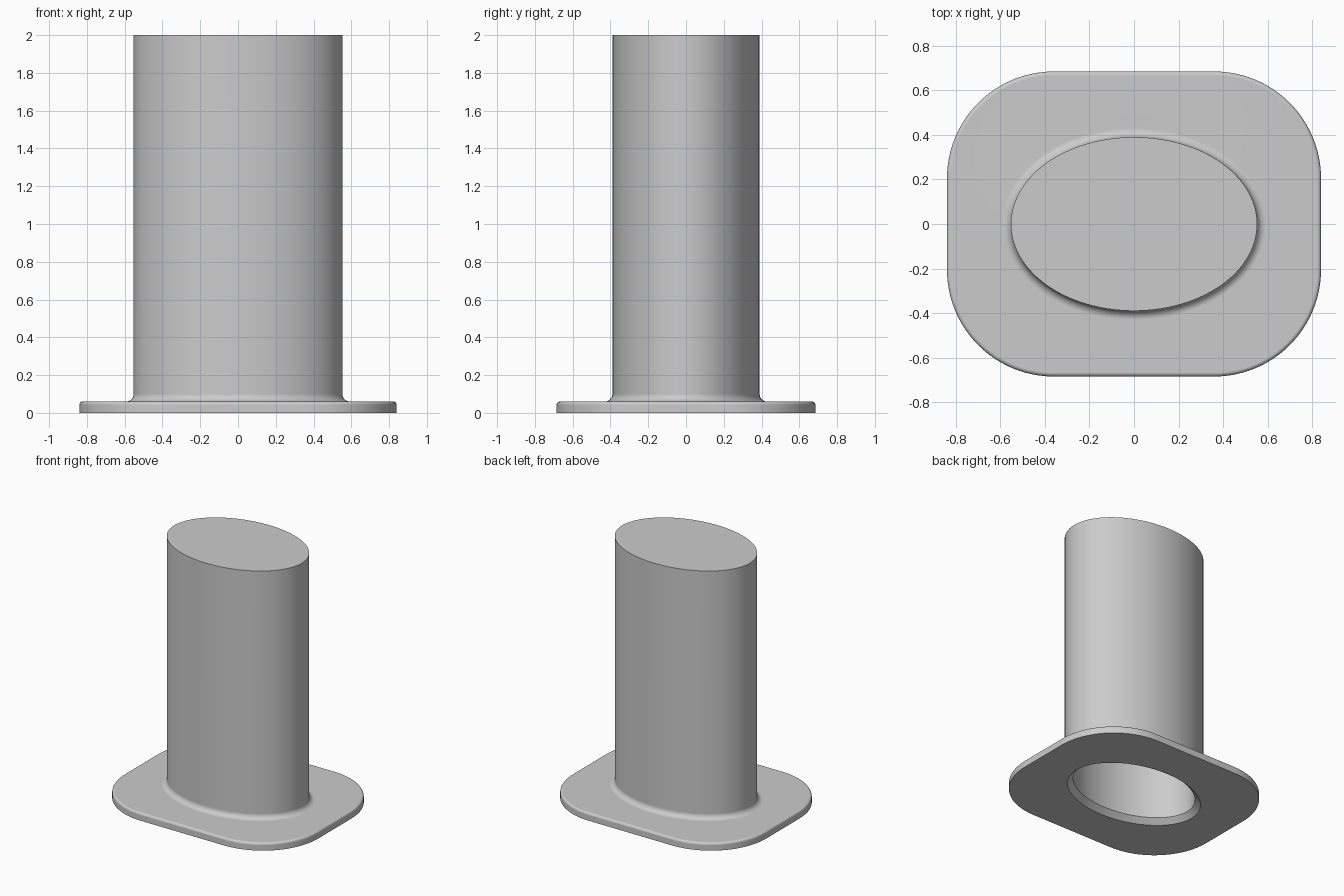
import bpy, bmesh, math

cube = bpy.data.objects.get("Cube")
if cube:
    bpy.data.objects.remove(cube, do_unlink=True)

QUARTER = 25                 # points per quarter of each ring
COUNT = QUARTER * 4
TUBE_X, TUBE_Y, HEIGHT = 0.553, 0.39, 2.0
PLATE_X, PLATE_Y, CORNER, THICK = 0.84, 0.685, 0.48, 0.06
EDGE, FILLET, WALL = 0.018, 0.04, 0.06
STEPS = 6


def ellipse_ring(offset, z):
    """Tube outline moved outwards by offset."""
    ring = []
    for i in range(COUNT):
        t = math.tau * (i + 0.5) / COUNT
        c, s = math.cos(t), math.sin(t)
        nx, ny = c / TUBE_X, s / TUBE_Y
        k = offset / math.hypot(nx, ny)
        ring.append((TUBE_X * c + nx * k, TUBE_Y * s + ny * k, z))
    return ring


def plate_ring(inset, z):
    """Rounded rectangle outline moved inwards by inset."""
    ring = []
    for q, (sx, sy) in enumerate([(1, 1), (-1, 1), (-1, -1), (1, -1)]):
        for i in range(QUARTER):
            t = math.pi / 2 * (q + i / (QUARTER - 1))
            r = CORNER - inset
            ring.append((sx * (PLATE_X - CORNER) + r * math.cos(t),
                         sy * (PLATE_Y - CORNER) + r * math.sin(t), z))
    return ring


arc = [math.pi / 2 * i / STEPS for i in range(STEPS + 1)]

# Hollow inside, chamfered mouth and flat underside
rings = [ellipse_ring(-WALL, HEIGHT - WALL), ellipse_ring(-WALL, 0.04),
         ellipse_ring(-0.02, 0), plate_ring(0, 0)]
# Plate side with rounded upper edge
rings += [plate_ring(EDGE * (1 - math.cos(a)), THICK - EDGE + EDGE * math.sin(a))
          for a in arc]
# Fillet up into the tube, then the tube wall
rings += [ellipse_ring(FILLET * (1 - math.sin(a)), THICK + FILLET * (1 - math.cos(a)))
          for a in arc]
rings.append(ellipse_ring(0, HEIGHT))

bm = bmesh.new()
loops = [[bm.verts.new(p) for p in ring] for ring in rings]
for a, b in zip(loops, loops[1:]):
    for i in range(COUNT):
        j = (i + 1) % COUNT
        bm.faces.new((a[i], a[j], b[j], b[i]))
bm.faces.new(loops[0])
bm.faces.new(loops[-1])
bmesh.ops.recalc_face_normals(bm, faces=bm.faces)
mesh = bpy.data.meshes.new("flanged_oval_tube")
bm.to_mesh(mesh)
bm.free()

tube = bpy.data.objects.new("flanged_oval_tube", mesh)
bpy.context.collection.objects.link(tube)

grey = bpy.data.materials.new("light grey")
grey.use_nodes = True
colour = (0.6, 0.6, 0.6, 1)
grey.diffuse_color = colour
grey.node_tree.nodes["Principled BSDF"].inputs["Base Color"].default_value = colour
mesh.materials.append(grey)

# Smooth curves, crisp edges, flat plate faces
bpy.ops.object.select_all(action='DESELECT')
tube.select_set(True)
bpy.context.view_layer.objects.active = tube
bpy.ops.object.shade_smooth_by_angle(angle=math.radians(30))
weighted = tube.modifiers.new("weighted_normals", 'WEIGHTED_NORMAL')
weighted.keep_sharp = True
